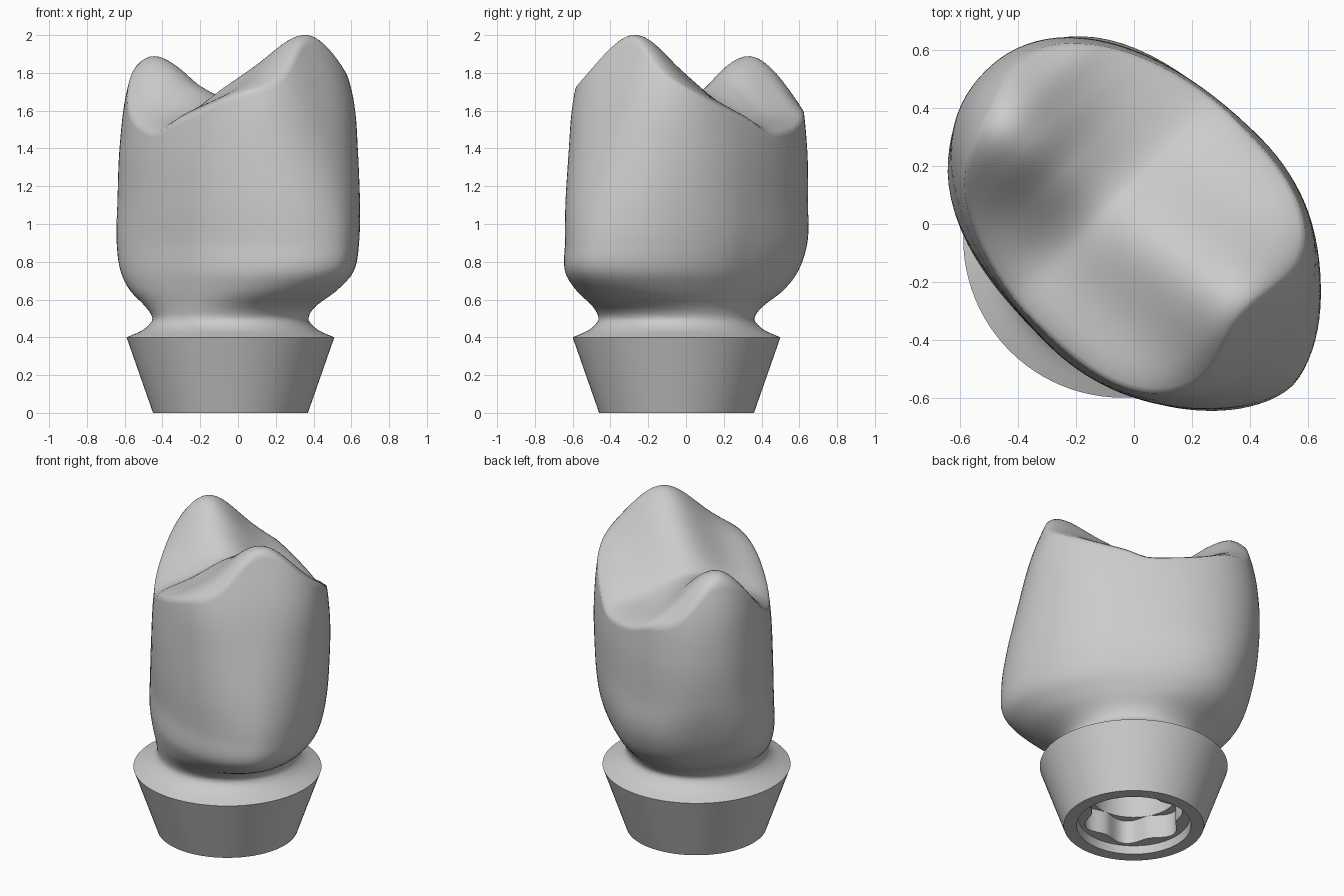
import bpy
import bmesh
import math

cube = bpy.data.objects.get("Cube")
if cube:
    bpy.data.objects.remove(cube, do_unlink=True)

SEGMENTS = 96
ANGLES = [2 * math.pi * i / SEGMENTS for i in range(SEGMENTS)]
EDGE_DROP = 0.05          # rounding of the chewing-surface rim
RIDGE_WIDTH = 0.25        # how far the central ridge spreads sideways

# Crown outline by height: z, centre u, facial u, lingual u, centre v, half width,
# facial squareness, lingual squareness (u runs from facial to lingual side, v across)
OUTLINE = [
    (0.40, -0.007, -0.557, 0.543, -0.064, 0.55, 2, 2),
    (0.435, -0.007, -0.477, 0.463, -0.064, 0.47, 2, 2),
    (0.465, -0.007, -0.44, 0.425, -0.064, 0.432, 2, 2),
    (0.50, -0.007, -0.42, 0.405, -0.064, 0.412, 2, 2),
    (0.56, -0.02, -0.47, 0.45, -0.06, 0.42, 2, 2.2),
    (0.65, -0.05, -0.65, 0.56, -0.04, 0.455, 1.85, 2.6),
    (0.75, -0.1, -0.765, 0.63, -0.02, 0.485, 1.75, 2.8),
    (0.90, -0.1, -0.78, 0.685, 0, 0.5, 1.75, 2.7),
    (1.10, -0.1, -0.755, 0.725, 0.005, 0.51, 1.85, 2.3),
    (1.40, -0.1, -0.685, 0.735, 0.01, 0.507, 2.1, 2.15),
    (1.70, -0.1, -0.60, 0.69, 0.01, 0.47, 2.6, 2.2),
    (2.05, -0.1, -0.46, 0.55, 0, 0.4, 2.8, 2.2),
]

# Central ridge of the chewing surface: u, height, sideways fall, centre v
RIDGE = [
    (-0.6, 2.03, 0.29, 0.06),
    (-0.45, 2.03, 0.29, 0.06),
    (-0.2, 1.87, 0.22, 0.03),
    (0, 1.75, 0.17, 0),
    (0.12, 1.68, 0.15, -0.02),
    (0.3, 1.75, 0.21, -0.06),
    (0.45, 1.86, 0.29, -0.08),
    (0.58, 1.91, 0.3, -0.09),
    (0.75, 1.86, 0.3, -0.09),
]


def curve(table, x):
    """Smooth interpolation through the rows of a table."""
    x = min(max(x, table[0][0]), table[-1][0])
    last = len(table) - 1
    i = next(k for k in range(last) if x <= table[k + 1][0])
    a, b = table[i], table[i + 1]
    before, after = table[max(i - 1, 0)], table[min(i + 2, last)]
    step = b[0] - a[0]
    t = (x - a[0]) / step
    result = []
    for k in range(1, len(a)):
        slope_a = (b[k] - before[k]) / (b[0] - before[0]) * step
        slope_b = (after[k] - a[k]) / (after[0] - a[0]) * step
        rise = b[k] - a[k]
        result.append(a[k] + t * slope_a
                      + t * t * (3 * rise - 2 * slope_a - slope_b)
                      + t ** 3 * (slope_a + slope_b - 2 * rise))
    return result


def wall_point(z, angle):
    uc, facial, lingual, vc, half, facial_n, lingual_n = curve(OUTLINE, z)
    c, s = math.cos(angle), math.sin(angle)
    reach, n = (lingual - uc, lingual_n) if c > 0 else (uc - facial, facial_n)
    r = (abs(c) ** n + abs(s) ** n) ** (-1 / n)
    return uc + reach * c * r, vc + half * s * r


def chewing_height(u, v):
    height, fall, vc = curve(RIDGE, u)
    return height - fall * (1 - math.exp(-((v - vc) / RIDGE_WIDTH) ** 2))


def rim_height(angle):
    """Height where the side wall meets the chewing surface."""
    low, high = 1.2, 2.05
    for _ in range(24):
        mid = (low + high) / 2
        if mid < chewing_height(*wall_point(mid, angle)) - EDGE_DROP:
            low = mid
        else:
            high = mid
    return low


def to_world(u, v, z):
    q = math.sqrt(0.5)
    return ((v - u) * q, (u + v) * q, z)


def loft(name, rings, material, cap_start, cap_end, angle):
    """Skin a stack of closed rings into one smooth-shaded object."""
    bm = bmesh.new()
    loops = [[bm.verts.new(p) for p in ring] for ring in rings]
    for a, b in zip(loops, loops[1:]):
        for i in range(SEGMENTS):
            j = (i + 1) % SEGMENTS
            bm.faces.new((a[i], a[j], b[j], b[i]))
    if cap_start:
        bm.faces.new(loops[0])
    if cap_end:
        bm.faces.new(loops[-1])
    bmesh.ops.recalc_face_normals(bm, faces=bm.faces)
    mesh = bpy.data.meshes.new(name)
    bm.to_mesh(mesh)
    bm.free()
    mesh.materials.append(material)
    obj = bpy.data.objects.new(name, mesh)
    bpy.context.collection.objects.link(obj)
    bpy.ops.object.select_all(action='DESELECT')
    obj.select_set(True)
    bpy.context.view_layer.objects.active = obj
    bpy.ops.object.shade_smooth_by_angle(angle=math.radians(angle))


grey = bpy.data.materials.new("plain_grey")
grey.use_nodes = True
grey.diffuse_color = (0.6, 0.6, 0.6, 1)
grey.node_tree.nodes["Principled BSDF"].inputs["Base Color"].default_value = (0.6, 0.6, 0.6, 1)

# Crown: neck and side walls up to the rim, then the chewing surface inward
rims = [rim_height(a) for a in ANGLES]
crown_rings = []
WALL_ROWS = 56
for row in range(WALL_ROWS + 1):
    t = (row / WALL_ROWS) ** 1.2
    heights = [0.4 + (rim - 0.4) * t for rim in rims]
    crown_rings.append([to_world(*wall_point(z, a), z) for z, a in zip(heights, ANGLES)])

rim_points = [wall_point(z, a) for z, a in zip(rims, ANGLES)]
TOP_ROWS = 32
MIDDLE = 0.05
for row in range(1, TOP_ROWS):
    s = 1 - row / TOP_ROWS
    ring = []
    for u, v in rim_points:
        u, v = MIDDLE + (u - MIDDLE) * s, v * s
        ring.append(to_world(u, v, chewing_height(u, v) - EDGE_DROP * s ** 8))
    crown_rings.append(ring)
loft("crown", crown_rings, grey, False, True, 80)

# Tapered base with a six-lobed socket underneath: radius, z, lobe depth
BASE = [
    (0.25, 0.38, 0), (0.25, 0.2, 0), (0.275, 0.2, 0.025), (0.275, 0.05, 0.025),
    (0.325, 0.05, 0), (0.335, 0, 0), (0.41, 0, 0), (0.55, 0.4, 0),
]
base_rings = []
for radius, z, lobe in BASE:
    ring = []
    for a in ANGLES:
        r = radius + lobe * math.cos(6 * a)
        ring.append((r * math.cos(a) - 0.04, r * math.sin(a) - 0.05, z))
    base_rings.append(ring)
loft("tapered_base", base_rings, grey, True, True, 30)
